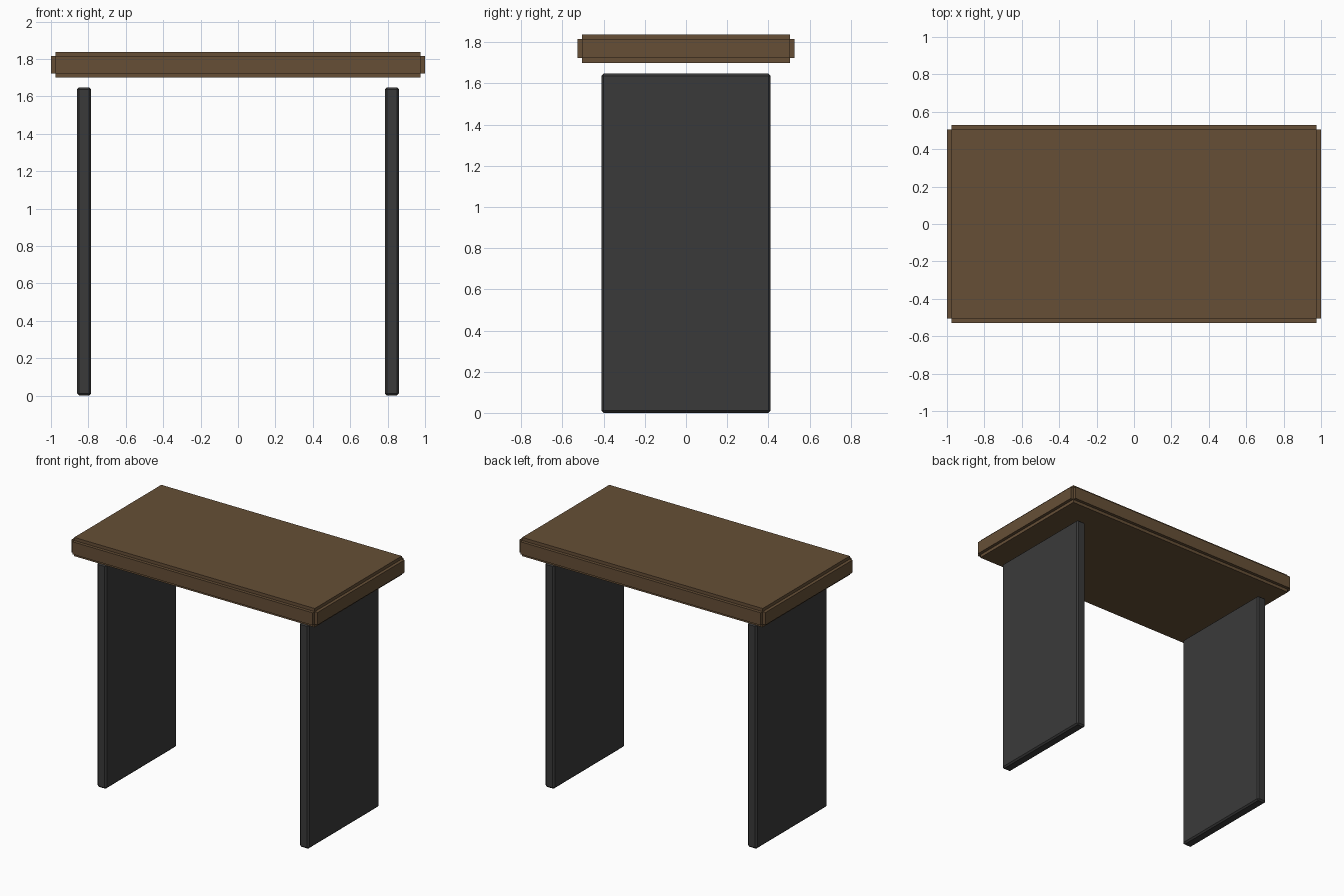
import bpy, bmesh
from mathutils import Matrix

if "Cube" in bpy.data.objects:
    bpy.data.objects.remove(bpy.data.objects["Cube"])


def material(name, colour):
    m = bpy.data.materials.new(name)
    m.diffuse_color = (*colour, 1)
    m.use_nodes = True
    m.node_tree.nodes["Principled BSDF"].inputs["Base Color"].default_value = m.diffuse_color
    return m


def box(name, centre, size, mat, step=0, chamfer=0):
    """Box with either square-notched edges (step) or chamfered edges."""
    bm = bmesh.new()
    bmesh.ops.create_cube(bm, size=1)
    bmesh.ops.transform(bm, verts=bm.verts,
                        matrix=Matrix.Diagonal((*[s - 2 * step for s in size], 1)))
    if step:
        # push every face outward on its own, leaving a notch along each edge
        for f in bmesh.ops.extrude_discrete_faces(bm, faces=bm.faces[:])["faces"]:
            f.normal_update()
            bmesh.ops.translate(bm, verts=f.verts, vec=f.normal * step)
    if chamfer:
        bmesh.ops.bevel(bm, geom=bm.edges[:], offset=chamfer, segments=1,
                        affect='EDGES')
    bmesh.ops.recalc_face_normals(bm, faces=bm.faces)
    me = bpy.data.meshes.new(name)
    bm.to_mesh(me)
    bm.free()
    me.materials.append(mat)
    ob = bpy.data.objects.new(name, me)
    ob.location = centre
    bpy.context.collection.objects.link(ob)


wood = material("brown wood", (0.133, 0.078, 0.037))
metal = material("dark grey", (0.042, 0.042, 0.042))

# Table top with notched edges, floating just above the legs
box("table_top", (0, 0, 1.769), (2, 1.056, 0.138), wood, step=0.023)

# Two panel legs
for side, x in (("left", -0.823), ("right", 0.823)):
    box(side + "_leg", (x, 0, 0.824), (0.075, 0.822, 1.648), metal, chamfer=0.011)
